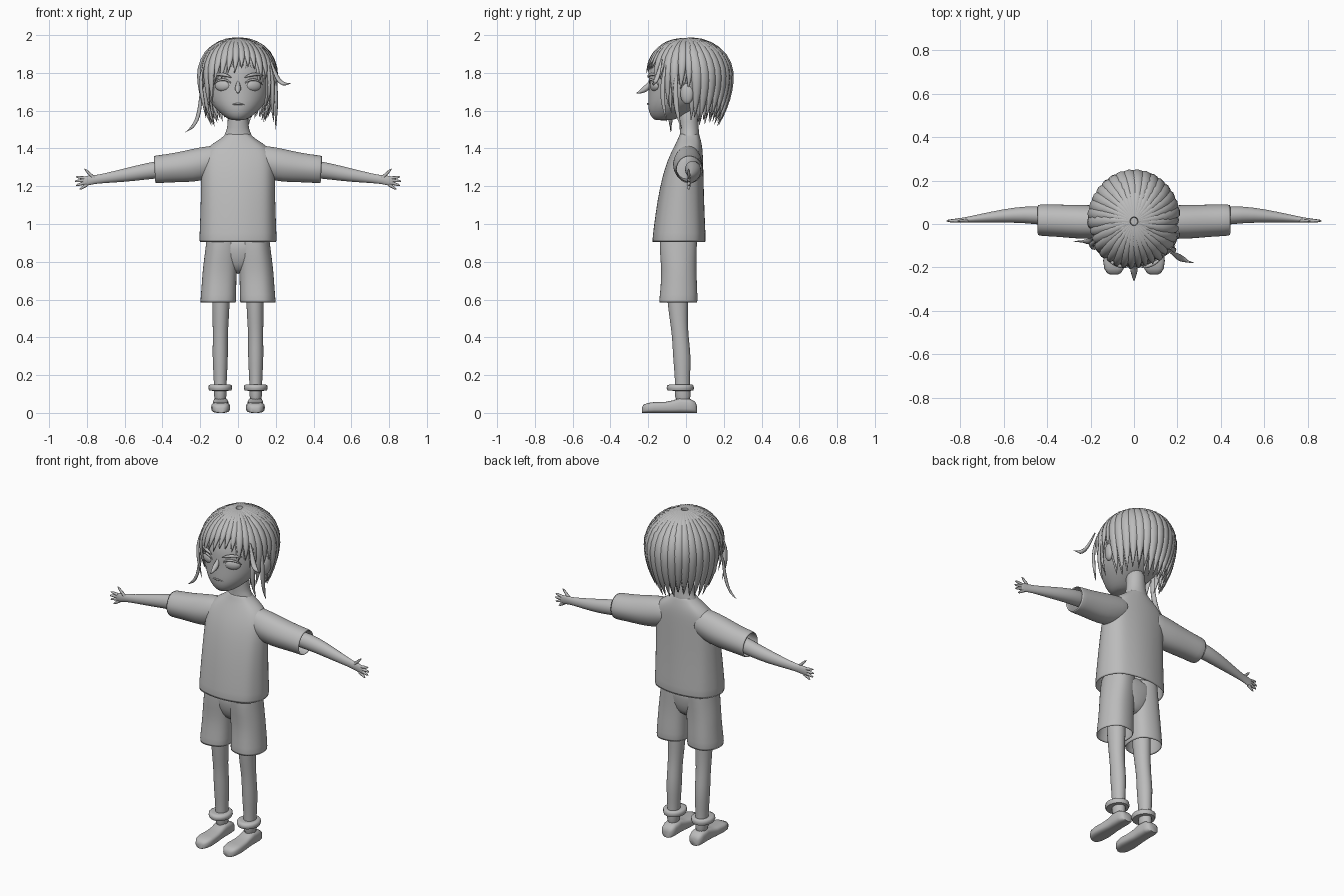
import bpy, bmesh, math, random
from mathutils import Vector, geometry

random.seed(4)
cube = bpy.data.objects.get("Cube")
if cube:
    bpy.data.objects.remove(cube)

X, Y, Z = Vector((1, 0, 0)), Vector((0, 1, 0)), Vector((0, 0, 1))
GREY = (0.5, 0.5, 0.5, 1)
clay = bpy.data.materials.new("clay grey")
clay.use_nodes = True
clay.diffuse_color = GREY
clay.node_tree.nodes["Principled BSDF"].inputs["Base Color"].default_value = GREY


def add_loft(bm, rings, n=20, power=2, fold=0, folds=6, cap=True):
    """Skin a row of rings, each given as centre, half-axis u, half-axis v."""
    rows = []
    for c, u, v in rings:
        row = []
        for i in range(n):
            a = math.tau * i / n
            ca, sa = math.cos(a), math.sin(a)
            p = math.copysign(abs(ca) ** (2 / power), ca)
            q = math.copysign(abs(sa) ** (2 / power), sa)
            s = 1 + fold * math.cos(folds * a)
            row.append(bm.verts.new(c + (u * p + v * q) * s))
        rows.append(row)
    for r0, r1 in zip(rows, rows[1:]):
        for i in range(n):
            j = (i + 1) % n
            bm.faces.new((r0[i], r0[j], r1[j], r1[i]))
    if cap:
        bm.faces.new(rows[0])
        bm.faces.new(rows[-1])


def add_tube(bm, pts, widths, flat=1.0, ref=Y, centre=None, n=8):
    """Sweep a flattened round section along points."""
    rings = []
    for i, p in enumerate(pts):
        t = (pts[min(i + 1, len(pts) - 1)] - pts[max(i - 1, 0)]).normalized()
        out = (p - centre) if centre else ref
        side = t.cross(out).normalized()
        rings.append((p, side * widths[i], side.cross(t) * widths[i] * flat))
    add_loft(bm, rings, n)


def finish(name, bm, mirror=False, subsurf=0, cloth=0, angle=60):
    bmesh.ops.recalc_face_normals(bm, faces=bm.faces)
    mesh = bpy.data.meshes.new(name)
    bm.to_mesh(mesh)
    bm.free()
    mesh.materials.append(clay)
    ob = bpy.data.objects.new(name, mesh)
    bpy.context.collection.objects.link(ob)
    bpy.ops.object.select_all(action='DESELECT')
    ob.select_set(True)
    bpy.context.view_layer.objects.active = ob
    bpy.ops.object.shade_smooth_by_angle(angle=math.radians(angle))
    if mirror:
        ob.modifiers.new("Mirror", 'MIRROR').use_mirror_merge = False
    if cloth:
        m = ob.modifiers.new("Thickness", 'SOLIDIFY')
        m.thickness, m.offset = cloth, -1
    if subsurf:
        m = ob.modifiers.new("Smooth", 'SUBSURF')
        m.levels = m.render_levels = subsurf
    return ob


def upright(name, rows, mirror=False, subsurf=1, cloth=0, **kw):
    """Rows of z, centre x, half width, front y, back y."""
    bm = bmesh.new()
    add_loft(bm, [(Vector((cx, (f + b) / 2, z)), X * rx, Y * (b - f) / 2)
                  for z, cx, rx, f, b in rows], cap=not cloth, **kw)
    return finish(name, bm, mirror, subsurf, cloth)


def sideways(name, rows, cloth=0, **kw):
    """Rows of x, centre y, centre z, half depth, half height; mirrored."""
    bm = bmesh.new()
    add_loft(bm, [(Vector((x, y, z)), Y * ry, Z * rz + X * rz * 0.06)
                  for x, y, z, ry, rz in rows], cap=not cloth, **kw)
    return finish(name, bm, True, 1, cloth)


# Clothes
upright("shirt_body", [
    (.90, 0, .205, -.18, .105), (1.0, 0, .2, -.168, .1), (1.13, 0, .196, -.15, .095),
    (1.25, 0, .194, -.125, .092), (1.33, 0, .192, -.1, .09), (1.385, 0, .18, -.075, .088),
    (1.425, 0, .135, -.055, .083), (1.455, 0, .085, -.04, .075), (1.48, 0, .062, -.032, .068)],
    cloth=.008, n=32, power=2.4, fold=.012, folds=8)
sideways("sleeve", [
    (.1, .01, 1.34, .07, .08), (.2, .008, 1.316, .08, .092), (.29, .012, 1.303, .077, .083),
    (.37, .016, 1.295, .074, .076), (.445, .018, 1.288, .073, .075)], cloth=.007, fold=.012)
upright("shorts_seat", [
    (.96, 0, .15, -.13, .06), (.86, 0, .15, -.135, .057), (.78, 0, .09, -.115, .045),
    (.735, 0, .04, -.075, .01)], power=2.4)
upright("shorts_leg", [
    (.95, .08, .083, -.138, .06), (.86, .085, .088, -.142, .058), (.76, .095, .092, -.13, .055),
    (.67, .1, .092, -.135, .06), (.58, .104, .097, -.145, .063)],
    mirror=True, cloth=.007, power=2.3, fold=.02, folds=5)

# Legs, socks and shoes
upright("leg", [
    (.7, .09, .052, -.11, .015), (.58, .09, .046, -.098, .012), (.48, .092, .043, -.085, .01),
    (.4, .094, .039, -.073, .014), (.3, .094, .042, -.07, .027), (.2, .094, .036, -.06, .022),
    (.13, .094, .033, -.058, .02), (.05, .094, .036, -.062, .032)], mirror=True)
upright("sock_cuff", [
    (.117, .094, .04, -.065, .025), (.118, .094, .058, -.097, .038), (.13, .094, .063, -.103, .042),
    (.145, .094, .062, -.1, .04), (.151, .094, .052, -.085, .032), (.149, .094, .03, -.06, .02)],
    mirror=True, subsurf=0)
bm = bmesh.new()
add_loft(bm, [(Vector((.092, y, h / 2)), X * w, Z * h / 2) for y, w, h in [
    (.057, .022, .04), (.048, .036, .06), (.02, .042, .075), (-.03, .042, .08), (-.07, .042, .066),
    (-.11, .046, .058), (-.17, .05, .057), (-.205, .045, .052), (-.225, .033, .043),
    (-.233, .018, .03)]], n=24, power=3.2)
finish("shoe", bm, mirror=True)

# Arms and hands
sideways("arm", [
    (.36, .03, 1.295, .045, .05), (.45, .042, 1.285, .042, .045), (.55, .042, 1.267, .036, .04),
    (.66, .032, 1.249, .025, .03), (.75, .022, 1.236, .015, .022), (.785, .018, 1.232, .012, .026),
    (.815, .016, 1.226, .01, .026), (.825, .016, 1.225, .006, .02)])
bm = bmesh.new()
fingers = [((.765, 1.245), (.812, 1.292)), ((.81, 1.243), (.858, 1.25)), ((.815, 1.231), (.864, 1.226)),
           ((.812, 1.218), (.858, 1.204)), ((.80, 1.208), (.838, 1.183))]
for (x0, z0), (x1, z1) in fingers:
    a, b = Vector((x0, .016, z0)), Vector((x1, .014, z1))
    add_tube(bm, [a.lerp(b, t) for t in (0, .4, .8, 1)], [.009, .008, .006, .002])
finish("fingers", bm, mirror=True)

# Neck and head
upright("neck", [
    (1.4, 0, .1, -.03, .07), (1.45, 0, .085, -.035, .073), (1.49, 0, .062, -.033, .07),
    (1.53, 0, .054, -.035, .064), (1.64, 0, .056, -.045, .07)])
upright("head", [
    (1.548, 0, .03, -.16, -.08), (1.56, 0, .06, -.18, -.04), (1.59, 0, .098, -.197, .02),
    (1.63, 0, .138, -.202, .09), (1.68, 0, .166, -.2, .155), (1.74, 0, .178, -.198, .19),
    (1.82, 0, .18, -.2, .2), (1.9, 0, .15, -.165, .175), (1.95, 0, .09, -.09, .11),
    (1.965, 0, .03, -.03, .04)], n=28)


def ball(name, at, size, turn=0):
    bpy.ops.mesh.primitive_uv_sphere_add(segments=20, ring_count=12, location=at, rotation=(0, 0, turn))
    ob = bpy.context.object
    ob.name, ob.scale = name, size
    ob.data.materials.append(clay)
    bpy.ops.object.shade_smooth()


def curve_points(ctrl, n=9):
    return geometry.interpolate_bezier(*[Vector(p) for p in ctrl], n)


for side, s in (("left", 1), ("right", -1)):
    ball(side + "_eye", (s * .082, -.166, 1.733), (.044, .02, .03), s * .42)
    ball(side + "_ear", (s * .18, .005, 1.69), (.022, .036, .055), -s * .3)

# Eyelids, brows, mouth and nose
bm = bmesh.new()
for ctrl, w in [([(.036, -.192, 1.74), (.05, -.2, 1.772), (.11, -.18, 1.775), (.13, -.146, 1.735)], .005),
                ([(.035, -.2, 1.775), (.06, -.2, 1.79), (.1, -.182, 1.8), (.135, -.15, 1.785)], .007)]:
    pts = curve_points(ctrl)
    add_tube(bm, pts, [w * (.3 + math.sin(math.pi * i / 8)) for i in range(9)])
finish("lids_and_brows", bm, mirror=True)
bm = bmesh.new()
add_tube(bm, curve_points([(-.035, -.194, 1.63), (-.01, -.206, 1.638), (.01, -.206, 1.638), (.035, -.194, 1.63)]),
         [.001, .003, .004, .005, .005, .005, .004, .003, .001])
finish("mouth", bm)
bm = bmesh.new()
add_tube(bm, curve_points([(0, -.188, 1.76), (0, -.2, 1.72), (0, -.225, 1.705), (0, -.262, 1.692)]),
         [.006, .009, .012, .015, .016, .014, .011, .007, .002], ref=X)
finish("nose", bm)

# Hair: tapered locks that run from the crown down over the skull
CENTRE = Vector((0, .012, 1.78))


def hair_point(turn, q, scale):
    """Point at azimuth from the front; past 90 degrees the lock hangs down."""
    th = math.radians(min(q, 90))
    drop = max(q - 90, 0) * .0035
    r = math.sin(th) * (1 - .28 * (drop / .26) ** 2) * scale
    return CENTRE + Vector((.198 * r * math.sin(turn), -.222 * r * math.cos(turn),
                            .2 * math.cos(th) * scale - drop))


def lock_width(t):
    return min(1, .4 + 1.8 * t) * (1 - max(0, (t - .5) / .5) ** 1.6) + .04


def add_lock(bm, turn, end, width, scale=1.0):
    n = 13
    pts = [hair_point(turn + .12 * math.sin(2.5 * i / n), 5 + (end - 5) * i / (n - 1), scale)
           for i in range(n)]
    add_tube(bm, pts, [width * lock_width(i / (n - 1)) for i in range(n)], .62, centre=CENTRE)


bm = bmesh.new()
for layer, count in ((0, 34), (1, 30)):
    for k in range(count):
        deg = (k + .5 * layer) * 360 / count
        away = min(deg, 360 - deg)
        if away < 30:
            end, width = random.uniform(75, 86), .021
        elif away < 46:
            end, width = random.uniform(94, 104), .022
        elif away < 66:
            end, width = random.uniform(125, 148), .024
        elif away < 88:
            end, width = random.uniform(100, 112), .025
        else:
            end, width = random.uniform(148, 166), .031
        add_lock(bm, math.radians(deg), end, width, 1 - .07 * layer)
finish("hair", bm, angle=80)

# Loose wisps around the face
bm = bmesh.new()
wisps = [[(-.19, -.06, 1.8), (-.2, -.09, 1.6), (-.2, -.08, 1.53), (-.28, -.08, 1.485)],
         [(.17, -.13, 1.87), (.21, -.15, 1.76), (.22, -.17, 1.73), (.28, -.18, 1.745)],
         [(.19, -.05, 1.82), (.21, -.06, 1.7), (.2, -.06, 1.6), (.2, -.02, 1.5)],
         [(-.18, -.08, 1.84), (-.22, -.1, 1.74), (-.18, -.12, 1.66), (-.17, -.1, 1.56)],
         [(.17, -.11, 1.84), (.2, -.13, 1.72), (.17, -.13, 1.65), (.19, -.1, 1.54)]]
for ctrl in wisps:
    add_tube(bm, curve_points(ctrl, 12), [.014 * lock_width(i / 11) for i in range(12)], .6, centre=CENTRE)
finish("hair_wisps", bm, angle=80)
